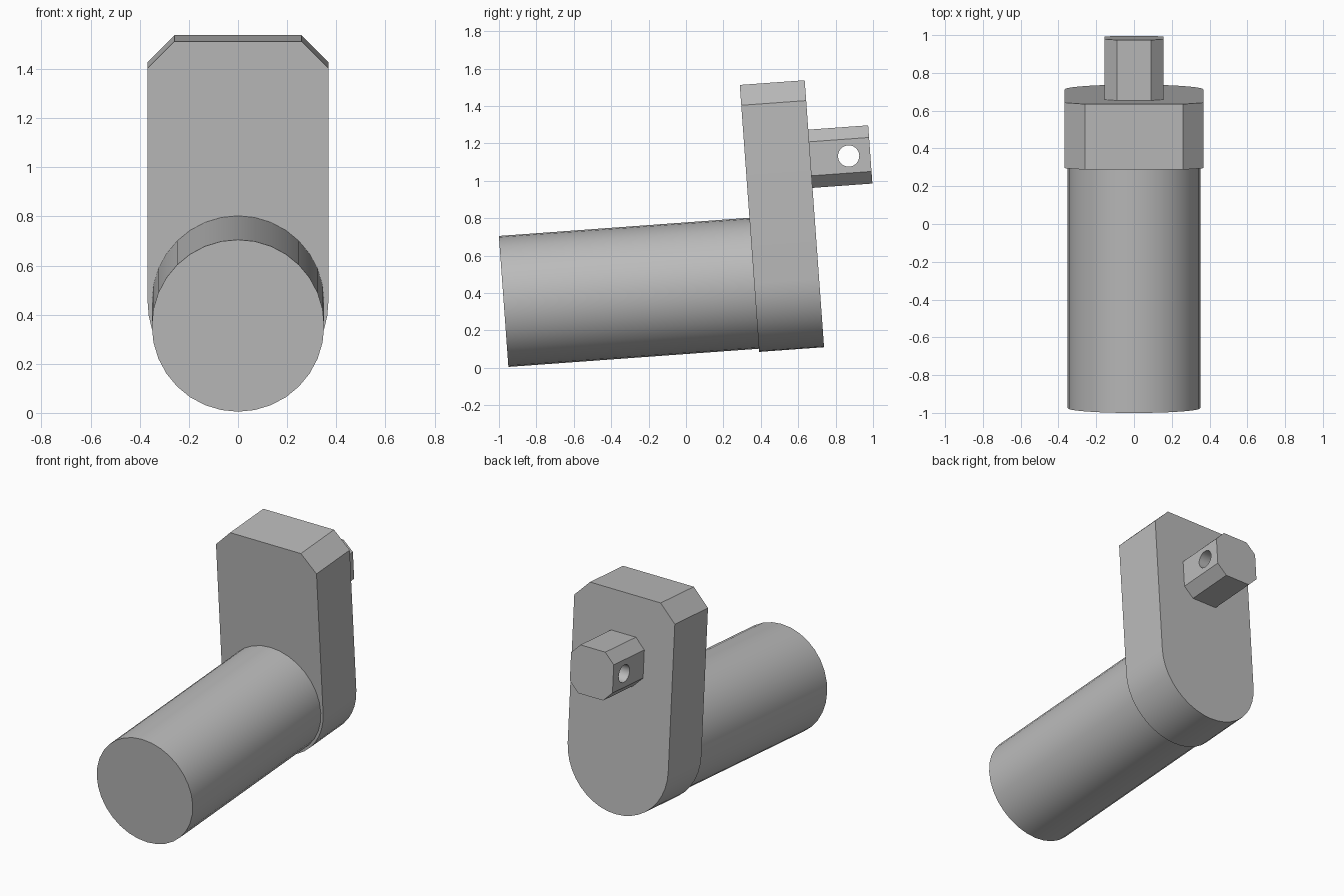
import bpy, bmesh, math
from mathutils import Matrix

cube = bpy.data.objects.get("Cube")
if cube:
    bpy.data.objects.remove(cube, do_unlink=True)

# Single flat grey
GREY = (0.5, 0.5, 0.5, 1.0)
grey = bpy.data.materials.new("plain grey")
grey.use_nodes = True
grey.diffuse_color = GREY
grey.node_tree.nodes["Principled BSDF"].inputs["Base Color"].default_value = GREY

# Local frame: y runs along the handle axis, origin at its free end
FRAME = Matrix.Translation((0, -0.975, 0.355)) @ Matrix.Rotation(math.radians(4.15), 4, "X")
HANDLE_END, ARM_END, PIN_END = 1.343, 1.691, 2.012
PIN_HEIGHT = 0.642


def prism(name, outline, y0, y1):
    """Extrude an (x, z) outline along local y."""
    bm = bmesh.new()
    face = bm.faces.new([bm.verts.new((x, y0, z)) for x, z in outline])
    moved = bmesh.ops.extrude_face_region(bm, geom=[face])["geom"]
    bmesh.ops.translate(bm, vec=(0, y1 - y0, 0),
                        verts=[v for v in moved if isinstance(v, bmesh.types.BMVert)])
    bmesh.ops.recalc_face_normals(bm, faces=bm.faces)
    mesh = bpy.data.meshes.new(name)
    bm.to_mesh(mesh)
    bm.free()
    mesh.materials.append(grey)
    obj = bpy.data.objects.new(name, mesh)
    bpy.context.collection.objects.link(obj)
    obj.matrix_world = FRAME
    return obj


def arc(radius, start, end, steps):
    angles = [math.radians(start + (end - start) * i / steps) for i in range(steps + 1)]
    return [(radius * math.cos(a), radius * math.sin(a)) for a in angles]


def activate(obj):
    bpy.ops.object.select_all(action="DESELECT")
    obj.select_set(True)
    bpy.context.view_layer.objects.active = obj


# Round handle
handle = prism("handle", arc(0.351, 0, 360, 32)[:-1], 0, HANDLE_END)

# Arm: rounded foot, straight sides, chamfered top corners
half, top, chamfer = 0.368, 1.063, 0.109
right_side = [(half, top - chamfer), (half - chamfer, top)]
left_side = [(-x, z) for x, z in reversed(right_side)]
arm = prism("arm", arc(half, 180, 360, 20) + right_side + left_side, HANDLE_END, ARM_END)

# Pin: square bar with chamfered edges
h, f = 0.156, 0.091
corners = [(h, -f), (h, f), (f, h), (-f, h), (-h, f), (-h, -f), (-f, -h), (f, -h)]
pin = prism("pin", [(x, z + PIN_HEIGHT) for x, z in corners], ARM_END, PIN_END)

# Cross hole through the pin
bpy.ops.mesh.primitive_cylinder_add(vertices=24, radius=0.057, depth=1)
cutter = bpy.context.object
cutter.name = "hole_cutter"
cutter.hide_render = True
cutter.matrix_world = (FRAME @ Matrix.Translation((0, 1.896, PIN_HEIGHT))
                       @ Matrix.Rotation(math.pi / 2, 4, "Y"))
activate(pin)
cut = pin.modifiers.new("cross hole", "BOOLEAN")
cut.operation, cut.solver, cut.object = "DIFFERENCE", "EXACT", cutter
bpy.ops.object.modifier_apply(modifier=cut.name)
bpy.data.objects.remove(cutter, do_unlink=True)

# Smooth curved walls, keep real edges sharp
for part in (handle, arm, pin):
    activate(part)
    bpy.ops.object.shade_smooth_by_angle(angle=math.radians(30))
